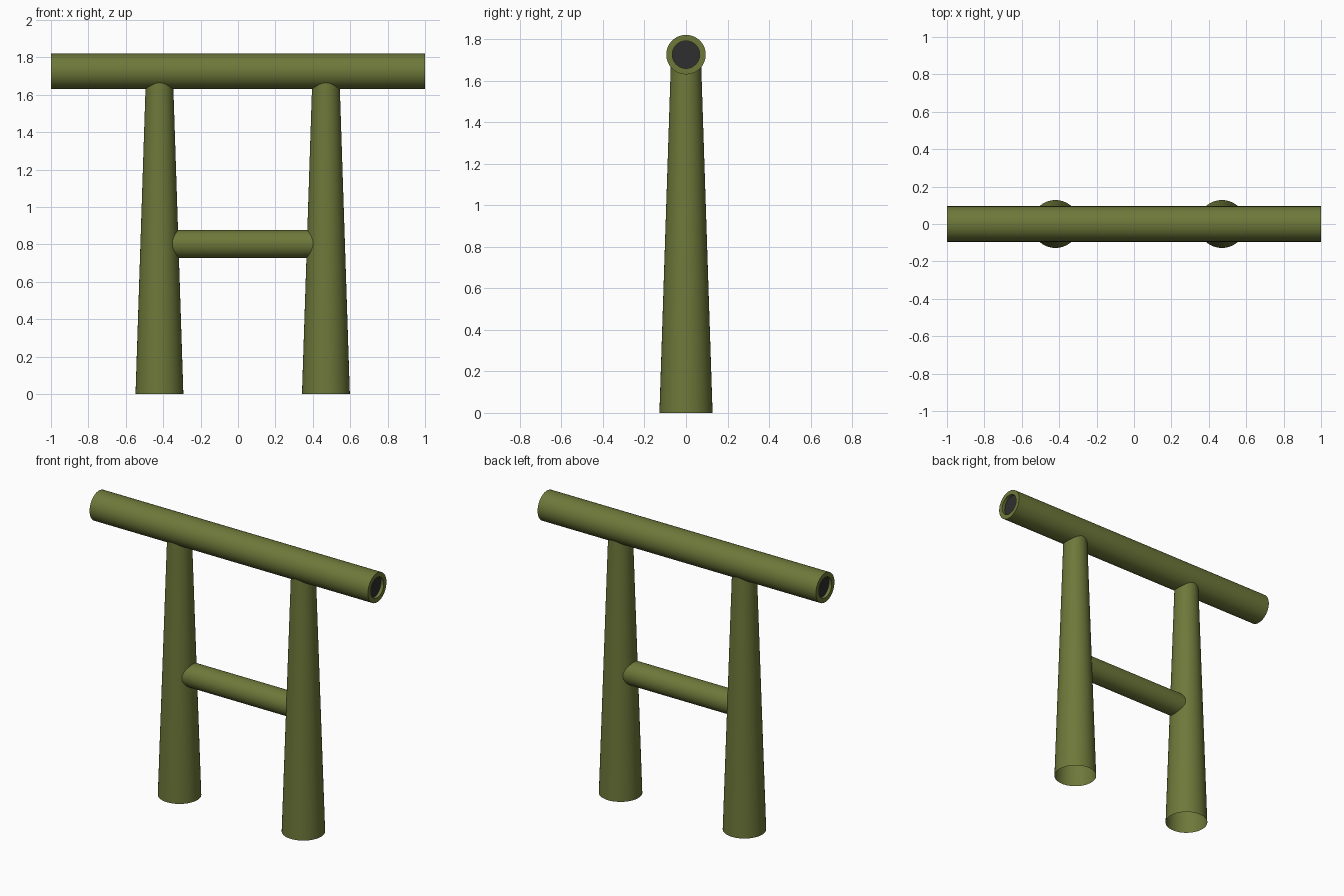
import bpy, bmesh, math
from mathutils import Matrix

if "Cube" in bpy.data.objects:
    bpy.data.objects.remove(bpy.data.objects["Cube"])

SIDES = 64


def material(name, color):
    m = bpy.data.materials.new(name)
    m.diffuse_color = (*color, 1.0)
    m.use_nodes = True
    m.node_tree.nodes["Principled BSDF"].inputs["Base Color"].default_value = m.diffuse_color
    return m


olive = material("olive green paint", (0.155, 0.188, 0.042))
dark = material("dark bore", (0.028, 0.028, 0.030))


def lathe(name, profile, matrix, mats, cap=False):
    """Revolve (radius, height) points about local z; cap fills open ends with the last material."""
    bm = bmesh.new()
    rings = []
    for r, h in profile:
        rings.append([bm.verts.new((r * math.cos(2 * math.pi * i / SIDES),
                                    r * math.sin(2 * math.pi * i / SIDES), h))
                      for i in range(SIDES)])
    for a, b in zip(rings, rings[1:]):
        for i in range(SIDES):
            j = (i + 1) % SIDES
            bm.faces.new((a[i], a[j], b[j], b[i]))
    if cap:
        for ring in (rings[0][::-1], rings[-1]):
            bm.faces.new(ring).material_index = len(mats) - 1
    bm.transform(matrix)
    me = bpy.data.meshes.new(name)
    bm.to_mesh(me)
    bm.free()
    for m in mats:
        me.materials.append(m)
    ob = bpy.data.objects.new(name, me)
    bpy.context.collection.objects.link(ob)
    bpy.context.view_layer.objects.active = ob
    ob.select_set(True)
    bpy.ops.object.shade_smooth_by_angle(angle=math.radians(35))
    ob.select_set(False)
    return ob


def along_x(x, z):
    return Matrix.Translation((x, 0, z)) @ Matrix.Rotation(math.pi / 2, 4, 'Y')


# Top tube with a shallow dark bore recessed in each end
R, r, depth = 0.095, 0.066, 0.02
lathe("top_tube",
      [(r, -1 + depth), (r, -1), (R, -1), (R, 1), (r, 1), (r, 1 - depth)],
      along_x(0, 1.725), [olive, dark], cap=True)

# Tapered legs, open at the bottom
for side, x in (("left", -0.42), ("right", 0.47)):
    lathe(side + "_leg", [(0.128, 0), (0.073, 1.68)],
          Matrix.Translation((x, 0, 0)), [olive])

# Cross bar between the legs
lathe("cross_bar", [(0.075, -0.385), (0.075, 0.385)], along_x(0.025, 0.802), [olive])
